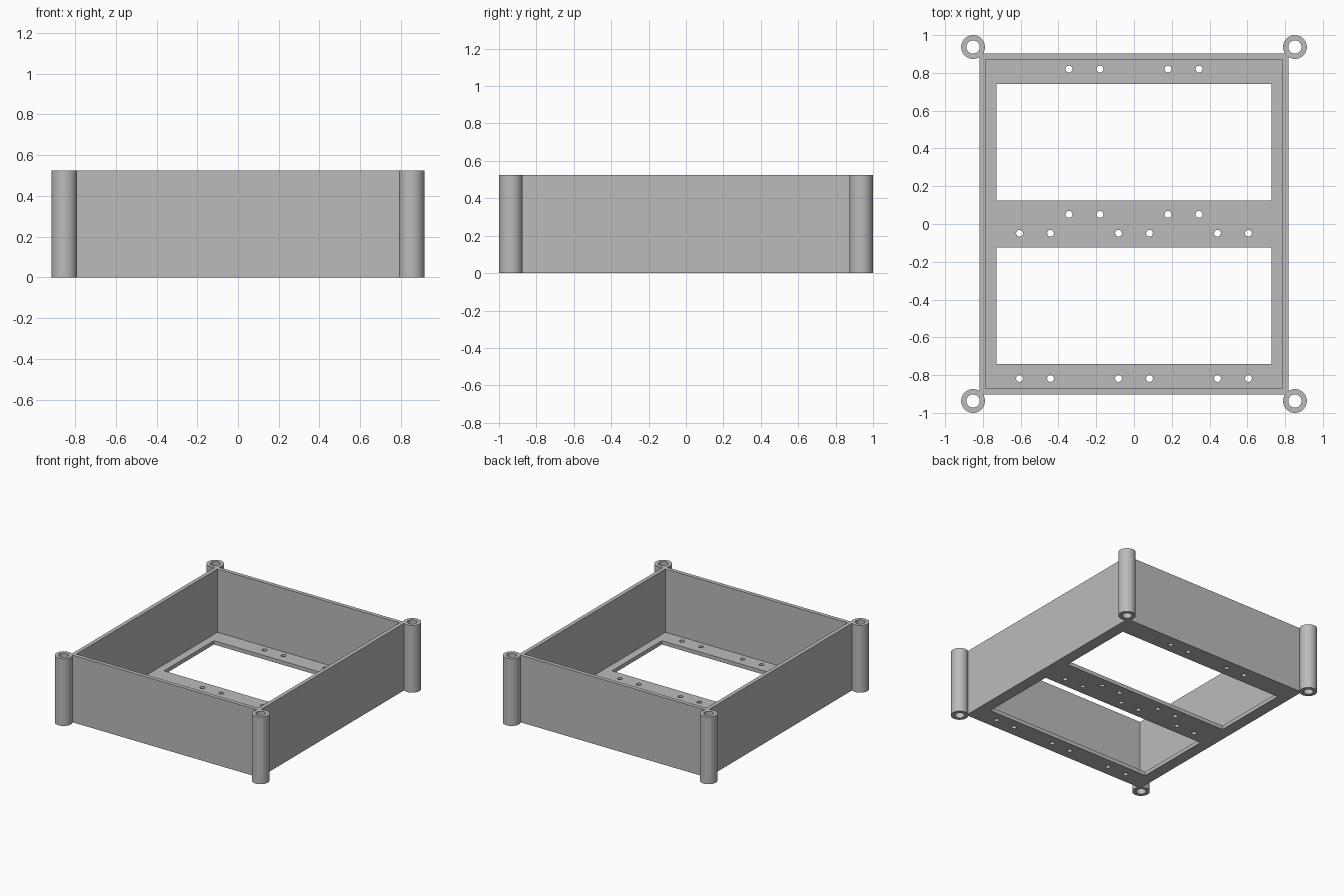
import bpy, bmesh
from math import cos, sin, pi, radians

if "Cube" in bpy.data.objects:
    bpy.data.objects.remove(bpy.data.objects["Cube"])

# Overall sizes
HEIGHT, FLOOR = 0.525, 0.03
OUT_X, OUT_Y, WALL = 0.818, 0.902, 0.031
POST_X, POST_Y, POST_R, BORE_R = 0.852, 0.937, 0.063, 0.035

grey = bpy.data.materials.new("plain grey")
grey.use_nodes = True
colour = (0.5, 0.5, 0.5, 1)
grey.diffuse_color = colour
grey.node_tree.nodes["Principled BSDF"].inputs["Base Color"].default_value = colour


def rect(x0, x1, y0, y1):
    return [(x0, y0), (x1, y0), (x1, y1), (x0, y1)]


def circle(cx, cy, r, n):
    return [(cx + r * cos(2 * pi * i / n), cy + r * sin(2 * pi * i / n)) for i in range(n)]


def plate(name, outlines, height):
    """Extrude an outline with holes from the ground up to a height."""
    curve = bpy.data.curves.new(name, "CURVE")
    curve.dimensions = "2D"
    curve.fill_mode = "BOTH"
    curve.extrude = height / 2
    for points in outlines:
        spline = curve.splines.new("POLY")
        spline.points.add(len(points) - 1)
        for p, (x, y) in zip(spline.points, points):
            p.co = (x, y, 0, 1)
        spline.use_cyclic_u = True
    temp = bpy.data.objects.new(name + " outline", curve)
    bpy.context.collection.objects.link(temp)
    bpy.context.view_layer.update()
    mesh = bpy.data.meshes.new_from_object(
        temp.evaluated_get(bpy.context.evaluated_depsgraph_get()))
    bpy.data.objects.remove(temp)
    bpy.data.curves.remove(curve)

    # Weld caps to sides and rest the part on the ground
    bm = bmesh.new()
    bm.from_mesh(mesh)
    bmesh.ops.remove_doubles(bm, verts=bm.verts, dist=1e-5)
    bmesh.ops.translate(bm, verts=bm.verts, vec=(0, 0, height / 2))
    bmesh.ops.recalc_face_normals(bm, faces=bm.faces)
    bm.to_mesh(mesh)
    bm.free()
    mesh.name = name
    mesh.materials.clear()
    mesh.materials.append(grey)
    obj = bpy.data.objects.new(name, mesh)
    bpy.context.collection.objects.link(obj)
    bpy.ops.object.select_all(action="DESELECT")
    obj.select_set(True)
    bpy.context.view_layer.objects.active = obj
    bpy.ops.object.shade_smooth_by_angle(angle=radians(30))
    return obj


# Four walls as one open frame
in_x, in_y = OUT_X - WALL, OUT_Y - WALL
inner = rect(-in_x, in_x, -in_y, in_y)
plate("walls", [rect(-OUT_X, OUT_X, -OUT_Y, OUT_Y), inner], HEIGHT)

# Floor with two windows and rows of screw holes
outlines = [inner,
            rect(-0.727, 0.727, 0.124, 0.741),
            rect(-0.727, 0.727, -0.741, -0.124)]
for rows, columns in (((0.82, 0.051), (0.18, 0.344)),
                      ((-0.818, -0.049), (0.082, 0.442, 0.606))):
    for y in rows:
        for x in columns:
            outlines += [circle(s * x, y, 0.018, 24) for s in (-1, 1)]
plate("floor", outlines, FLOOR)

# Hollow corner posts
for side, sx in (("left", 1), ("right", -1)):
    for end, sy in (("front", -1), ("back", 1)):
        cx, cy = sx * POST_X, sy * POST_Y
        plate(f"{end}_{side}_post",
              [circle(cx, cy, POST_R, 48), circle(cx, cy, BORE_R, 48)], HEIGHT)
